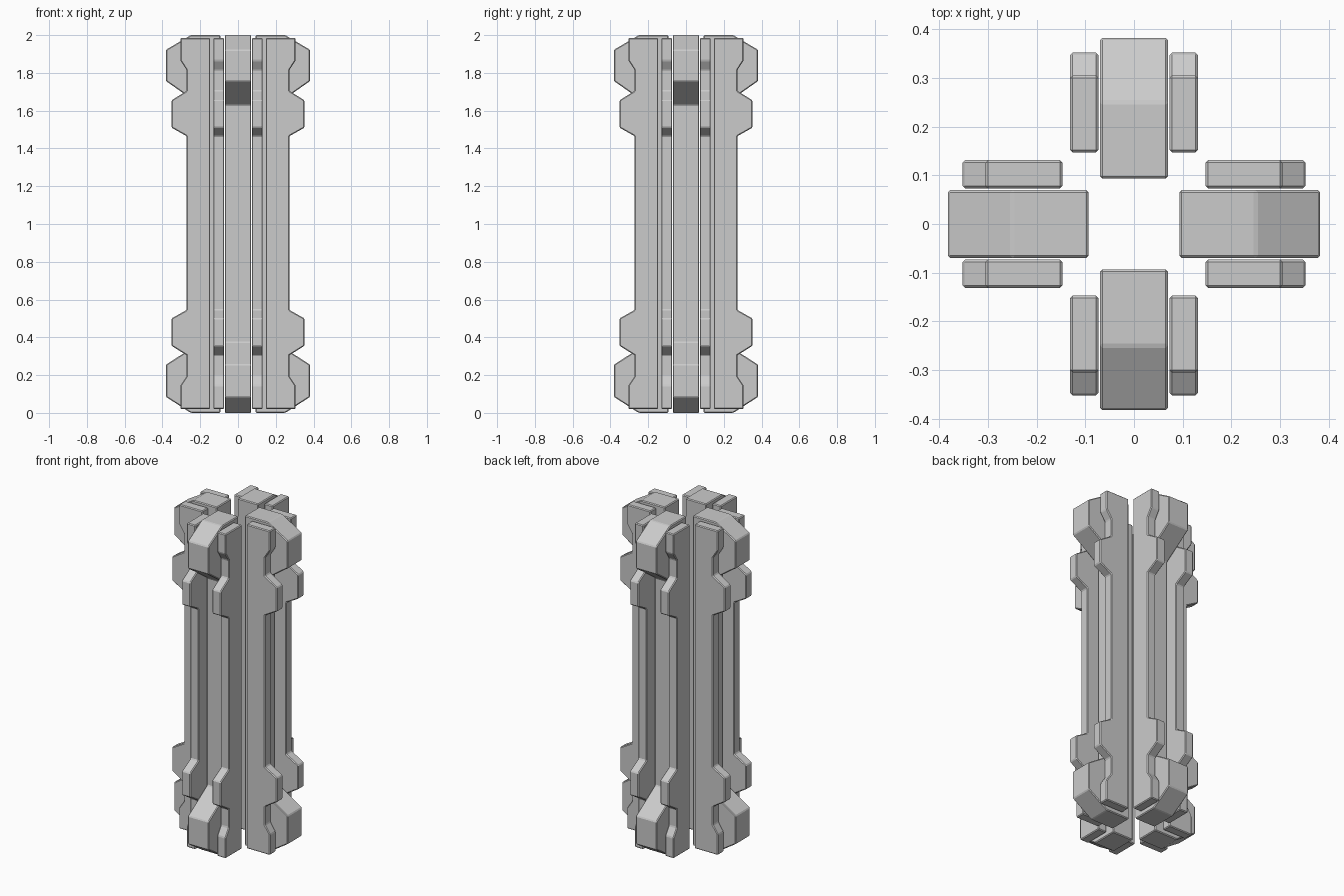
import bpy
import bmesh
from math import pi
from mathutils import Matrix

cube = bpy.data.objects.get("Cube")
if cube:
    bpy.data.objects.remove(cube, do_unlink=True)

# Single plain grey
grey = bpy.data.materials.new("plain grey")
grey.use_nodes = True
GREY = (0.6, 0.6, 0.6, 1)
grey.diffuse_color = GREY
grey.node_tree.nodes["Principled BSDF"].inputs["Base Color"].default_value = GREY


def slab(name, profile, near, far, turn):
    """Extrude a (radius, height) profile sideways, then turn it about z."""
    bm = bmesh.new()
    face = bm.faces.new([bm.verts.new((r, near, z)) for r, z in profile])
    side = bmesh.ops.extrude_face_region(bm, geom=[face])["geom"]
    moved = [v for v in side if isinstance(v, bmesh.types.BMVert)]
    bmesh.ops.translate(bm, verts=moved, vec=(0, far - near, 0))
    bmesh.ops.recalc_face_normals(bm, faces=bm.faces)
    bm.transform(Matrix.Rotation(turn, 4, "Z"))
    mesh = bpy.data.meshes.new(name)
    bm.to_mesh(mesh)
    bm.free()
    mesh.materials.append(grey)
    obj = bpy.data.objects.new(name, mesh)
    bpy.context.collection.objects.link(obj)
    bevel = obj.modifiers.new("edge bevel", "BEVEL")
    bevel.width = 0.005
    bevel.segments = 1
    bevel.limit_method = "ANGLE"
    bevel.angle_limit = 0.4


# Core: slim shaft with a chunky block at each end
core = [(0.093, 0), (0.25, 0), (0.382, 0.085), (0.382, 0.255), (0.2, 0.372),
        (0.2, 1.63), (0.382, 1.757), (0.382, 1.922), (0.25, 2), (0.093, 2)]

# Side plate: small end lip and one larger tooth near each end
plate = [(0.147, 0.02), (0.305, 0.02), (0.305, 0.145), (0.272, 0.195),
         (0.272, 0.305), (0.352, 0.355), (0.352, 0.5), (0.272, 0.545),
         (0.272, 1.465), (0.352, 1.51), (0.352, 1.655), (0.272, 1.705),
         (0.272, 1.815), (0.305, 1.865), (0.305, 1.985), (0.147, 1.985)]

# Four identical bars around the centre
for i, place in enumerate(("left", "back", "right", "front")):
    turn = i * pi / 2
    slab(place + "_core", core, -0.07, 0.07, turn)
    slab(place + "_plate_a", plate, 0.073, 0.131, turn)
    slab(place + "_plate_b", plate, -0.131, -0.073, turn)
